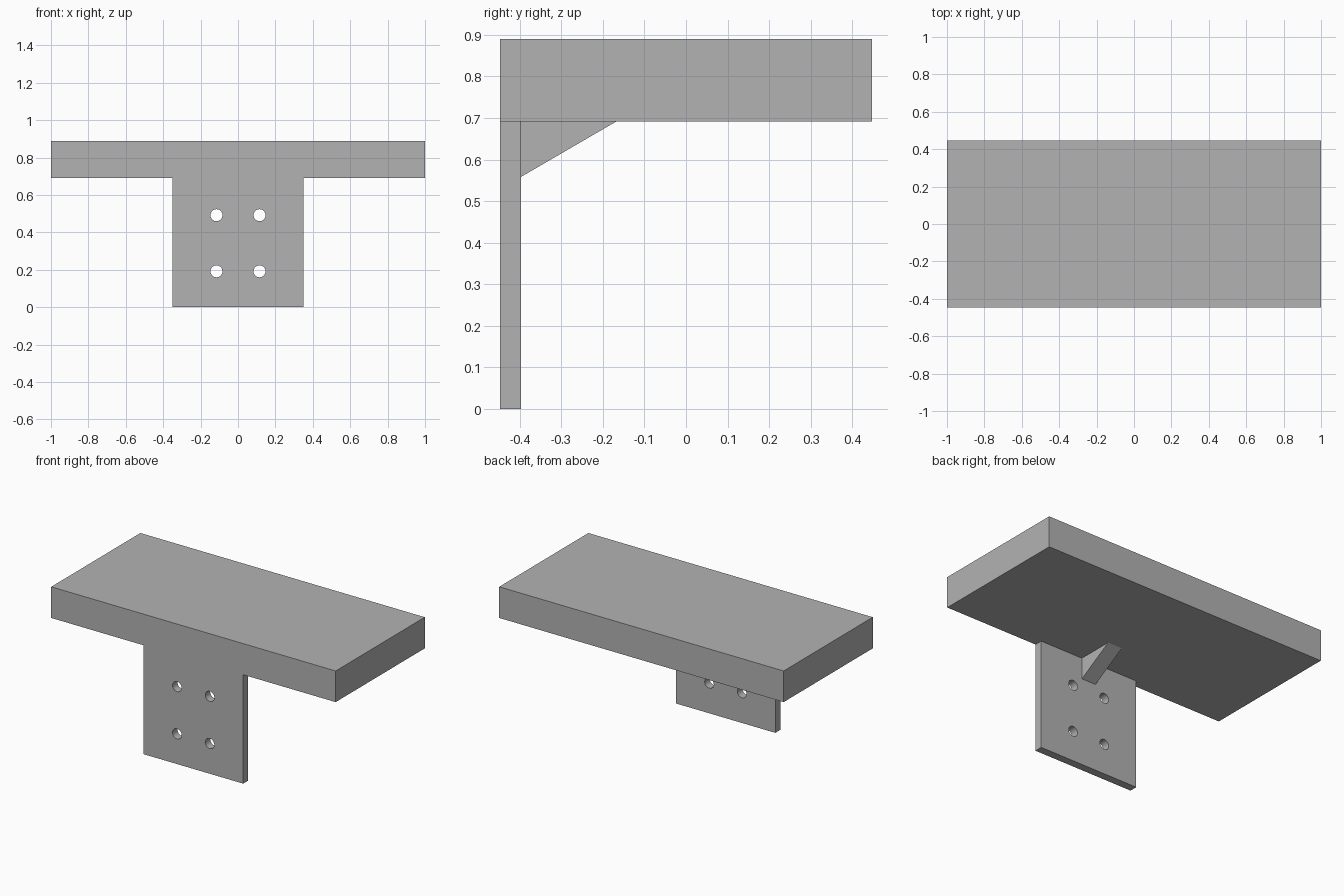
import bpy
import bmesh
from mathutils import Matrix, Vector

if "Cube" in bpy.data.objects:
    bpy.data.objects.remove(bpy.data.objects["Cube"])

# Main dimensions
LENGTH, DEPTH, HEIGHT = 2.0, 0.895, 0.89
SHELF_Z = 0.692
PLATE_W, PLATE_T = 0.70, 0.05
FRONT = -DEPTH / 2
PLATE_BACK = FRONT + PLATE_T
HOLE_R = 0.032

grey = bpy.data.materials.new("plain grey")
grey.use_nodes = True
grey.diffuse_color = (0.45, 0.45, 0.45, 1)
grey.node_tree.nodes["Principled BSDF"].inputs["Base Color"].default_value = grey.diffuse_color


def make_object(name, bm):
    bmesh.ops.recalc_face_normals(bm, faces=bm.faces)
    mesh = bpy.data.meshes.new(name)
    bm.to_mesh(mesh)
    bm.free()
    mesh.materials.append(grey)
    obj = bpy.data.objects.new(name, mesh)
    bpy.context.collection.objects.link(obj)
    return obj


def make_box(name, low, high):
    low, high = Vector(low), Vector(high)
    bm = bmesh.new()
    place = Matrix.Translation((low + high) / 2) @ Matrix.Diagonal((*(high - low), 1))
    bmesh.ops.create_cube(bm, size=1, matrix=place)
    return make_object(name, bm)


# Thick shelf slab
make_box("shelf", (-LENGTH / 2, FRONT, SHELF_Z), (LENGTH / 2, -FRONT, HEIGHT))

# Mounting plate hanging flush with the front of the shelf
plate = make_box("mounting_plate", (-PLATE_W / 2, FRONT, 0), (PLATE_W / 2, PLATE_BACK, SHELF_Z))

# Four screw holes through the plate
bm = bmesh.new()
for x in (-0.115, 0.115):
    for z in (0.192, 0.492):
        place = Matrix.Translation((x, FRONT + PLATE_T / 2, z)) @ Matrix.Rotation(1.570796, 4, "X")
        bmesh.ops.create_cone(bm, cap_ends=True, segments=32, radius1=HOLE_R,
                              radius2=HOLE_R, depth=PLATE_T * 3, matrix=place)
cutter = make_object("hole_cutter", bm)
cutter.hide_render = True
cut = plate.modifiers.new("screw_holes", "BOOLEAN")
cut.operation = "DIFFERENCE"
cut.solver = "EXACT"
cut.object = cutter
bpy.context.view_layer.objects.active = plate
plate.select_set(True)
bpy.ops.object.modifier_apply(modifier=cut.name)
bpy.data.objects.remove(cutter)
bpy.ops.object.shade_smooth_by_angle()

# Triangular gusset in the inner corner
GUSSET_W = 0.10
bm = bmesh.new()
profile = [(PLATE_BACK, SHELF_Z), (PLATE_BACK, 0.558), (-0.167, SHELF_Z)]
side = bm.faces.new([bm.verts.new((-GUSSET_W / 2, y, z)) for y, z in profile])
swept = bmesh.ops.extrude_face_region(bm, geom=[side])["geom"]
bmesh.ops.translate(bm, vec=(GUSSET_W, 0, 0),
                    verts=[v for v in swept if isinstance(v, bmesh.types.BMVert)])
make_object("gusset", bm)
